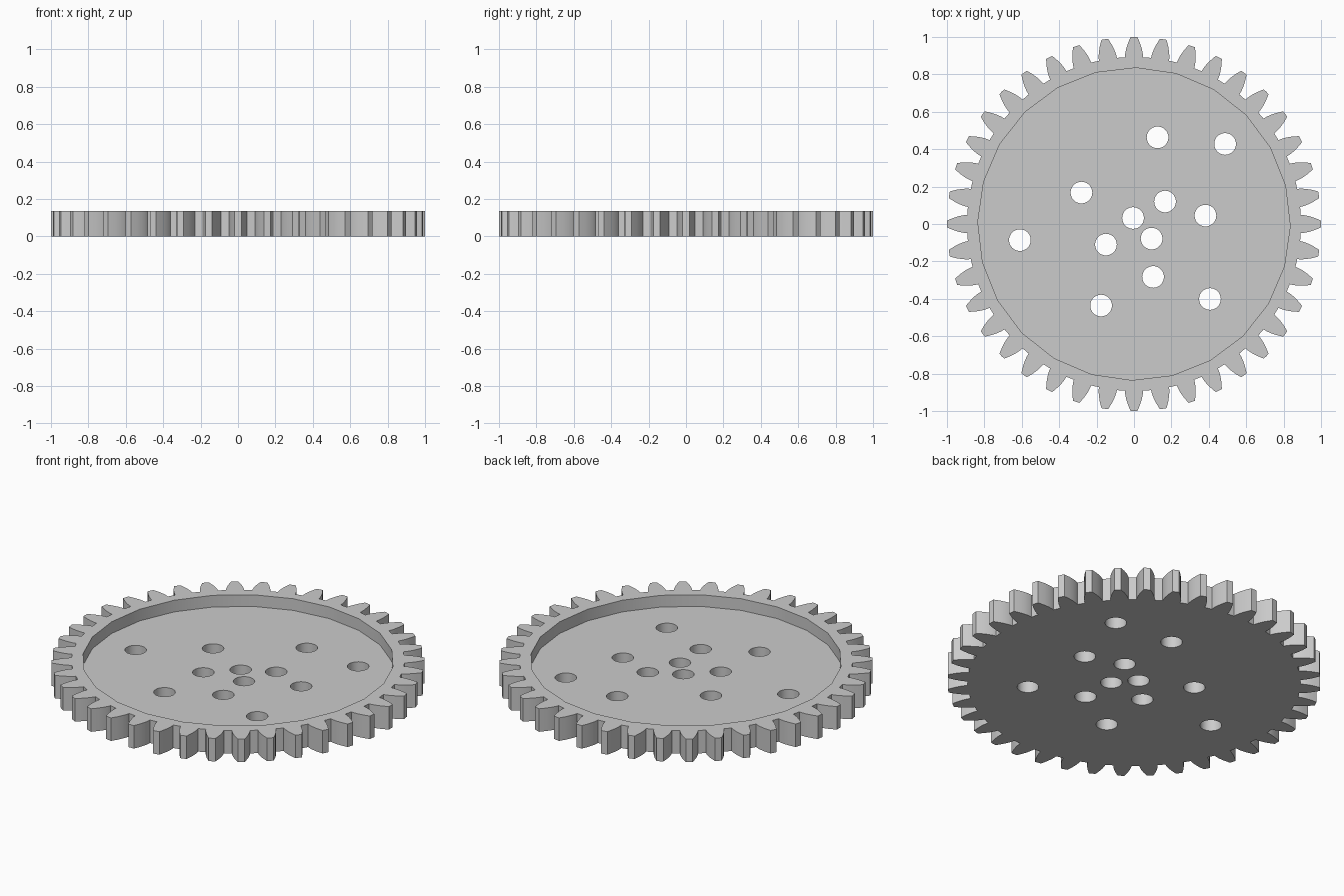
import bpy, bmesh
from math import pi, sin, cos, tan, acos, radians, sqrt

cube = bpy.data.objects.get("Cube")
if cube:
    bpy.data.objects.remove(cube, do_unlink=True)

TEETH = 40
HEIGHT = 0.136
FLOOR = 0.067                      # top of the thin web inside the rim
HOLE_RADIUS = 0.058
MODULE = 2 / (TEETH + 2)           # outer radius is 1
PITCH_R = MODULE * TEETH / 2
BASE_R = PITCH_R * cos(radians(20))
ROOT_R = 1 - 2.25 * MODULE
HOLES = [(0.126, 0.463), (0.487, 0.428), (-0.281, 0.168), (0.166, 0.12),
         (-0.005, 0.032), (0.382, 0.045), (-0.61, -0.086), (-0.15, -0.11),
         (0.094, -0.078), (0.102, -0.283), (0.406, -0.401), (-0.176, -0.436)]

grey = bpy.data.materials.new("plain grey")
grey.use_nodes = True
colour = (0.6, 0.6, 0.6, 1)
grey.diffuse_color = colour
grey.node_tree.nodes["Principled BSDF"].inputs["Base Color"].default_value = colour


def involute(radius):
    a = acos(min(1, BASE_R / radius))
    return tan(a) - a


def half_angle(radius):
    """Half the angle a tooth spans at this radius."""
    return pi / (2 * TEETH) + involute(PITCH_R) - involute(radius)


def add_prism(bm, points, z0, z1):
    """Closed outline extruded from z0 to z1."""
    face = bm.faces.new([bm.verts.new((x, y, z0)) for x, y in points])
    top = bmesh.ops.extrude_face_region(bm, geom=[face])["geom"]
    for v in top:
        if isinstance(v, bmesh.types.BMVert):
            v.co.z = z1


def circle(cx, cy, radius, sides, turn=0):
    return [(cx + radius * cos(turn + 2 * pi * i / sides),
             cy + radius * sin(turn + 2 * pi * i / sides)) for i in range(sides)]


def make_object(name, prisms):
    bm = bmesh.new()
    for points, z0, z1 in prisms:
        add_prism(bm, points, z0, z1)
    bmesh.ops.recalc_face_normals(bm, faces=bm.faces)
    mesh = bpy.data.meshes.new(name)
    bm.to_mesh(mesh)
    bm.free()
    mesh.materials.append(grey)
    obj = bpy.data.objects.new(name, mesh)
    bpy.context.collection.objects.link(obj)
    return obj


# Tooth flanks: root corner, then an involute curve out to the tip
steps = 5
rolls = [sqrt(1 / BASE_R ** 2 - 1) * i / steps for i in range(steps + 1)]
radii = [BASE_R * sqrt(1 + t * t) for t in rolls]
flank = [(ROOT_R, half_angle(BASE_R))] + [(r, half_angle(r)) for r in radii]
tooth = [(r, -a) for r, a in flank] + [(1, 0)] + [(r, a) for r, a in reversed(flank)]
outline = [(r * cos(a + 2 * pi * k / TEETH), r * sin(a + 2 * pi * k / TEETH))
           for k in range(TEETH) for r, a in tooth]
gear = make_object("gear_wheel", [(outline, 0, HEIGHT)])

# Shallow recess in the top, and the scattered through holes
recess = make_object("recess_cutter",
                     [(circle(0, 0, 0.835, 24, radians(-0.8)), FLOOR, HEIGHT + 0.1)])
holes = make_object("hole_cutter",
                    [(circle(x, y, HOLE_RADIUS, 32), -0.1, HEIGHT + 0.2) for x, y in HOLES])

bpy.ops.object.select_all(action="DESELECT")
gear.select_set(True)
bpy.context.view_layer.objects.active = gear
for cutter in (recess, holes):
    cutter.hide_render = True
    mod = gear.modifiers.new(cutter.name, "BOOLEAN")
    mod.operation = "DIFFERENCE"
    mod.solver = "EXACT"
    mod.object = cutter
    bpy.ops.object.modifier_apply(modifier=mod.name)
    bpy.data.objects.remove(cutter, do_unlink=True)

bpy.ops.object.shade_smooth_by_angle(angle=radians(30))
